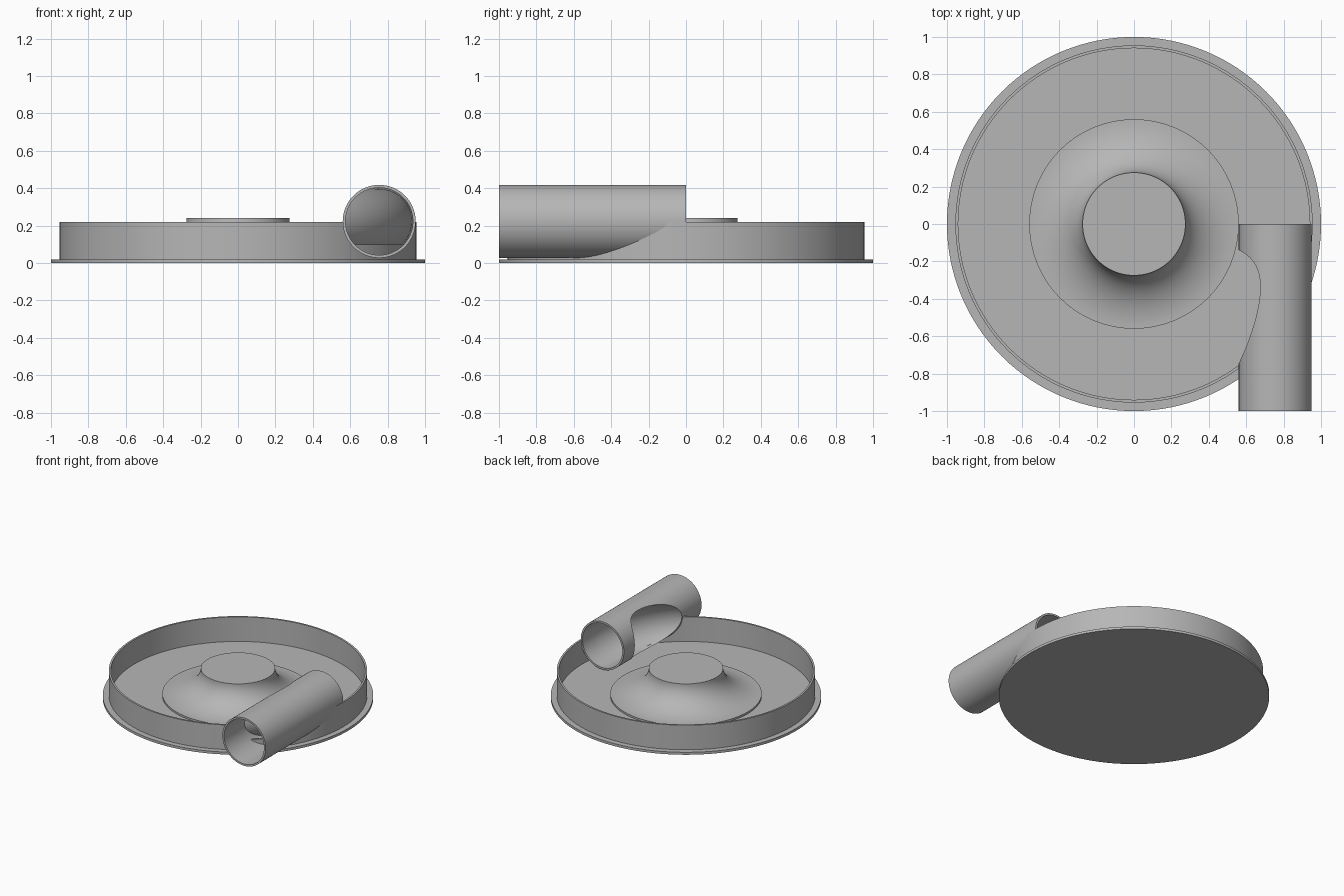
import bpy, bmesh, math

if "Cube" in bpy.data.objects:
    bpy.data.objects.remove(bpy.data.objects["Cube"])

SEG = 128
PIPE_X, PIPE_Z = 0.755, 0.223      # pipe axis, also the swirl channel radius and height
BORE, PIPE_R = 0.18, 0.195
SHELF = 0.1                        # height of the wall left standing inside the pipe

grey = bpy.data.materials.new("plain_grey")
grey.use_nodes = True
colour = (0.47, 0.47, 0.47, 1)
grey.diffuse_color = colour
grey.node_tree.nodes["Principled BSDF"].inputs["Base Color"].default_value = colour


def finish(name, bm):
    """Turn a bmesh into a smooth object with sharp edges kept."""
    bmesh.ops.remove_doubles(bm, verts=bm.verts, dist=1e-5)
    bmesh.ops.recalc_face_normals(bm, faces=bm.faces)
    mesh = bpy.data.meshes.new(name)
    bm.to_mesh(mesh)
    bm.free()
    ob = bpy.data.objects.new(name, mesh)
    bpy.context.collection.objects.link(ob)
    mesh.materials.append(grey)
    smooth(ob)
    return ob


def smooth(ob):
    bpy.ops.object.select_all(action='DESELECT')
    ob.select_set(True)
    bpy.context.view_layer.objects.active = ob
    bpy.ops.object.shade_smooth_by_angle(angle=math.radians(30))


def lathe(name, profile, closed=False):
    """Spin (radius, z) points about the z axis."""
    bm = bmesh.new()
    vs = [bm.verts.new((r, 0, z)) for r, z in profile]
    edges = [bm.edges.new(p) for p in zip(vs, vs[1:])]
    if closed:
        edges.append(bm.edges.new((vs[-1], vs[0])))
    bmesh.ops.spin(bm, geom=vs + edges, cent=(0, 0, 0), axis=(0, 0, 1),
                   angle=math.tau, steps=SEG, use_duplicate=False)
    return finish(name, bm)


def ring(name, r0, r1, z0, z1):
    return lathe(name, [(r0, z0), (r1, z0), (r1, z1), (r0, z1)], closed=True)


def lay_along_pipe(ob, y):
    """Turn an upright part so that it runs along y from the given start."""
    for v in ob.data.vertices:
        x, t, h = v.co
        v.co = (PIPE_X + x, y + h, PIPE_Z - t)


def cut(ob, cutter):
    mod = ob.modifiers.new("cut", 'BOOLEAN')
    mod.operation, mod.solver, mod.object = 'DIFFERENCE', 'EXACT', cutter
    bpy.context.view_layer.objects.active = ob
    bpy.ops.object.modifier_apply(modifier=mod.name)
    bpy.data.objects.remove(cutter)
    smooth(ob)


# Base plate and lower wall
lathe("base_plate", [(0, 0), (1, 0), (1, 0.02), (0, 0.02)])
ring("lower_wall", 0.94, 0.955, 0.02, SHELF)

# Upper wall, opened where the pipe passes through
upper_wall = ring("upper_wall", 0.94, 0.955, SHELF, 0.22)
pipe_cutter = lathe("pipe_cutter", [(0, 0), (0.19, 0), (0.19, 1.1), (0, 1.1)])
pipe_cutter.hide_render = True
lay_along_pipe(pipe_cutter, -1.1)
cut(upper_wall, pipe_cutter)

# Central hub with a concave flare
flare = [(0.56 - 0.285 * math.sin(a), 0.24 - 0.205 * math.cos(a))
         for a in (i * math.pi / 48 for i in range(25))]
lathe("hub", [(0.56, 0.02)] + flare + [(0, 0.24)])

# Tangential pipe with the swirl channel carved out of its inner side
pipe = ring("pipe", BORE, PIPE_R, 0, 1)
lay_along_pipe(pipe, -1)
channel = lathe("channel_cutter",
                [(PIPE_X + 0.178 * math.cos(a), PIPE_Z + 0.178 * math.sin(a))
                 for a in (i * math.tau / 64 for i in range(64))], closed=True)
channel.hide_render = True
cut(pipe, channel)

# Curved wall inside the pipe, following the outer side of the swirl channel
bm = bmesh.new()
rings = []
for i in range(25):
    rad = (BORE + 0.001) * i / 24
    row = []
    for j in range(64):
        a = j * math.tau / 64
        u, w = rad * math.cos(a), rad * math.sin(a)
        reach = PIPE_X + math.sqrt(max(BORE ** 2 - w * w, 0))
        y = -math.sqrt(max(reach ** 2 - (PIPE_X + u) ** 2, 0))
        row.append(bm.verts.new((PIPE_X + u, y, PIPE_Z + w)))
    rings.append(row)
for a, b in zip(rings, rings[1:]):
    for j in range(64):
        k = (j + 1) % 64
        bm.faces.new((a[j], a[k], b[k], b[j]))
finish("channel_wall", bm)
